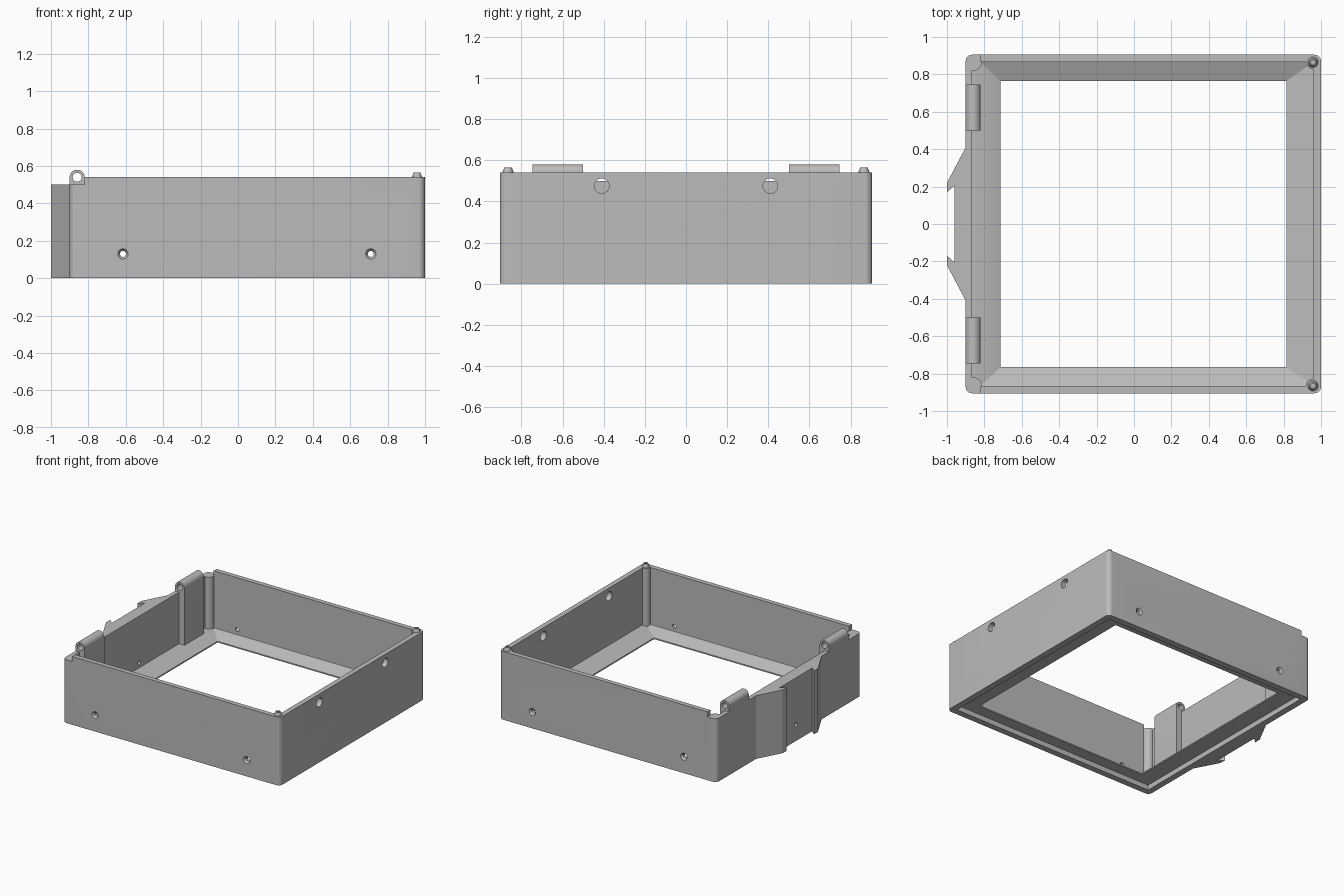
import bpy, bmesh, math
from mathutils import Vector

if "Cube" in bpy.data.objects:
    bpy.data.objects.remove(bpy.data.objects["Cube"], do_unlink=True)

grey = bpy.data.materials.new("light_grey")
grey.use_nodes = True
grey.diffuse_color = (0.5, 0.5, 0.5, 1)
grey.node_tree.nodes["Principled BSDF"].inputs["Base Color"].default_value = (0.5, 0.5, 0.5, 1)


def loft(name, loops):
    """Closed skin through equal-length point loops, capped at both ends."""
    bm = bmesh.new()
    rings = [[bm.verts.new(p) for p in loop] for loop in loops]
    n = len(rings[0])
    for a, b in zip(rings, rings[1:]):
        for i in range(n):
            j = (i + 1) % n
            bm.faces.new((a[i], a[j], b[j], b[i]))
    bm.faces.new(rings[0][::-1])
    bm.faces.new(rings[-1])
    bmesh.ops.recalc_face_normals(bm, faces=bm.faces)
    me = bpy.data.meshes.new(name)
    bm.to_mesh(me)
    bm.free()
    me.materials.append(grey)
    ob = bpy.data.objects.new(name, me)
    bpy.context.collection.objects.link(ob)
    return ob


def rect(x0, x1, y, z, r=0.0):
    """Rectangle loop at height z, symmetric in y, with optional round corners."""
    if r == 0:
        return [(x0, -y, z), (x1, -y, z), (x1, y, z), (x0, y, z)]
    corners = [(x1 - r, y - r), (x0 + r, y - r), (x0 + r, r - y), (x1 - r, r - y)]
    return [(cx + r * math.cos(a), cy + r * math.sin(a), z)
            for q, (cx, cy) in enumerate(corners)
            for a in [math.pi / 2 * (q + k / 8) for k in range(9)]]


def tube(name, axis, centre, steps, n=32):
    """Round part along an axis; steps are (offset, radius) pairs."""
    u, v = {"x": ("y", "z"), "y": ("z", "x"), "z": ("x", "y")}[axis]
    unit = {"x": Vector((1, 0, 0)), "y": Vector((0, 1, 0)), "z": Vector((0, 0, 1))}
    angles = [2 * math.pi * i / n for i in range(n)]
    return loft(name, [[Vector(centre) + unit[axis] * d
                        + r * (unit[u] * math.cos(a) + unit[v] * math.sin(a))
                        for a in angles] for d, r in steps])


def cut(target, cutter):
    mod = target.modifiers.new("cut", "BOOLEAN")
    mod.operation = "DIFFERENCE"
    mod.solver = "EXACT"
    mod.object = cutter
    bpy.context.view_layer.objects.active = target
    bpy.ops.object.modifier_apply(modifier=mod.name)
    bpy.data.objects.remove(cutter, do_unlink=True)


LEFT, RIGHT, SIDE, TOP, LOW = -0.9, 1.0, 0.905, 0.54, 0.5
parts = []

# Frame: rounded block, hollowed with a sloped floor and a square opening
frame = loft("box_frame", [rect(LEFT, RIGHT, SIDE, z, 0.035) for z in (0, TOP)])
parts.append(frame)
cut(frame, loft("cavity", [
    rect(-0.715, 0.815, 0.765, -0.1), rect(-0.715, 0.815, 0.765, 0.05),
    rect(-0.82, 0.96, 0.866, 0.09), rect(-0.865, 0.96, 0.867, 0.092),
    rect(-0.865, 0.96, 0.867, 1)]))
# Recess under the floor
cut(frame, loft("recess", [rect(-0.85, 0.95, 0.855, z) for z in (-0.1, 0.04)]))
# Lowered rim on the hinge side
cut(frame, loft("rim_drop", [rect(-1.2, -0.82, 1.2, z) for z in (LOW, 1)]))

# Countersunk screw holes in front and back walls
for x in (-0.615, 0.71):
    for s in (-1, 1):
        cut(frame, tube("screw_hole", "y", (x, s * SIDE, 0.13),
                        [(s * 0.01, 0.028), (0, 0.028), (-s * 0.015, 0.016), (-s * 0.1, 0.016)]))
# Large holes in the wall opposite the hinges
for y in (-0.41, 0.41):
    cut(frame, tube("wall_hole", "x", (RIGHT, y, 0.475), [(-0.1, 0.036), (0.1, 0.036)]))

# Dovetail latch cradle on the hinge side
half = [(LEFT, 0.41), (-1, 0.22), (-1, 0.17), (-0.96, 0.205)]
outline = half + [(x, -y) for x, y in reversed(half)]
cradle = loft("latch_cradle", [[(x, y, z) for x, y in outline] for z in (0, LOW)])
parts.append(cradle)
for ob in (frame, cradle):
    cut(ob, tube("cradle_hole", "x", (-0.92, 0, 0.13), [(-0.1, 0.016), (0.1, 0.016)]))

# Hinge blocks with round knuckles
arch = [(-0.86 + 0.04 * math.cos(a), TOP + 0.04 * math.sin(a))
        for a in [math.pi * k / 16 for k in range(17)]]
arch += [(LEFT, LOW), (-0.88, LOW), (-0.88, 0.06), (-0.82, 0.06)]
for side, s in (("front", -1), ("back", 1)):
    hinge = loft(side + "_hinge", [[(x, s * y, z) for x, z in arch] for y in (0.5, 0.745)])
    cut(hinge, tube("pin_hole", "y", (-0.86, s * 0.62, TOP), [(-0.2, 0.024), (0.2, 0.024)]))
    parts.append(hinge)

    # Corner posts and locating pegs
    parts.append(tube(side + "_hinge_post", "z", (-0.857, s * 0.862, 0),
                      [(0.06, 0.042), (LOW, 0.042)]))
    parts.append(tube(side + "_peg_post", "z", (0.957, s * 0.865, 0),
                      [(0.06, 0.038), (TOP, 0.038)]))
    parts.append(tube(side + "_peg", "z", (0.957, s * 0.865, TOP),
                      [(-0.01, 0.028), (0, 0.028), (0.025, 0.018), (0.025, 0.011), (0.002, 0.011)]))

# Smooth round surfaces, crisp edges
for ob in parts:
    bpy.ops.object.select_all(action="DESELECT")
    ob.select_set(True)
    bpy.context.view_layer.objects.active = ob
    bpy.ops.object.shade_smooth_by_angle(angle=math.radians(25))
